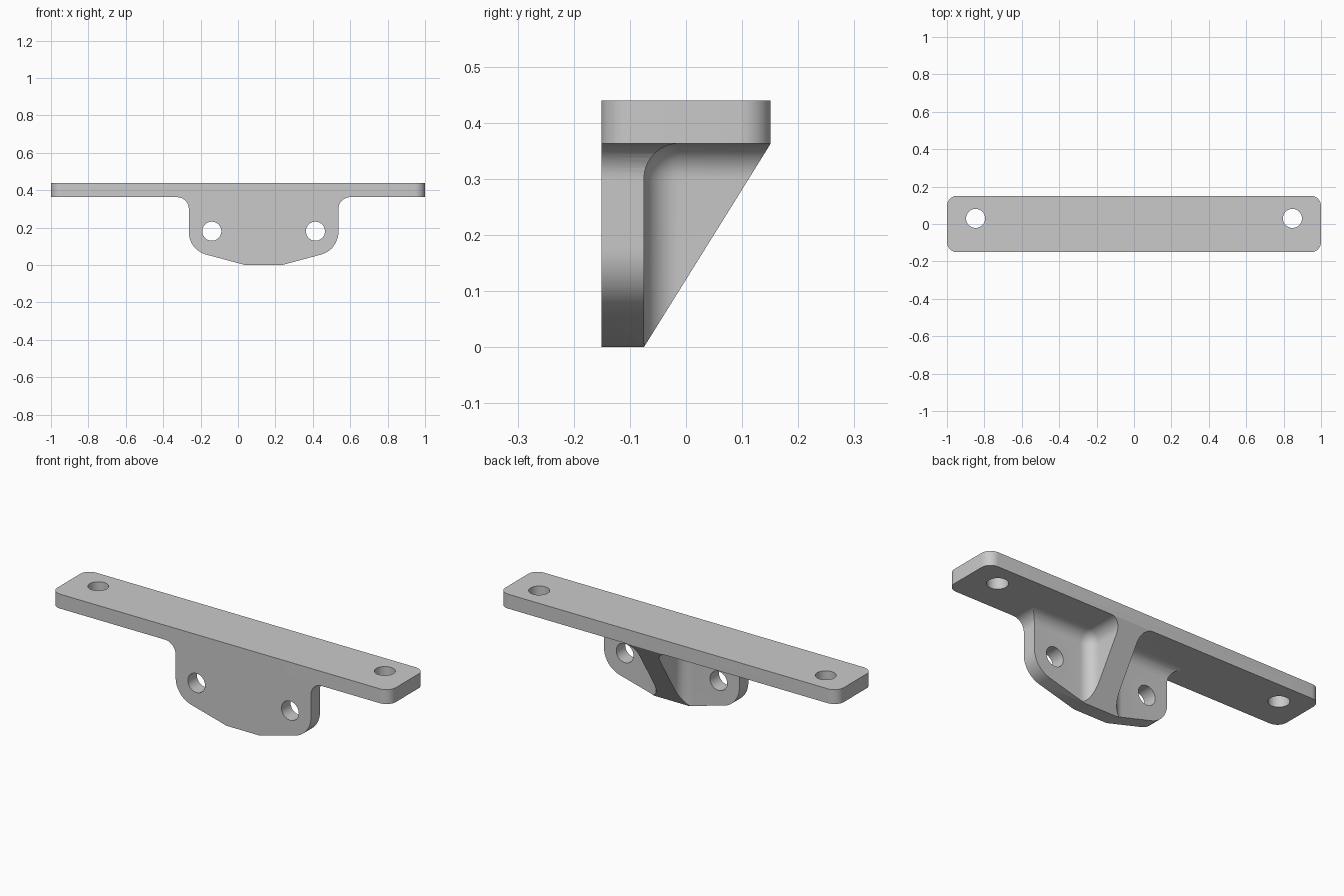
import bpy, bmesh, math
from mathutils import Vector

cube = bpy.data.objects.get("Cube")
if cube:
    bpy.data.objects.remove(cube, do_unlink=True)

FILLET = 0.063
PLATE_BOTTOM, PLATE_TOP = 0.363, 0.44
FRONT, FLANGE_BACK, BACK = -0.151, -0.075, 0.151
MID_X = 0.137          # centre of the hanging flange
HALF_FLANGE = 0.4
HALF_RIB = 0.062
HOLE_R = 0.051

grey = bpy.data.materials.new("machined_grey")
grey.use_nodes = True
grey.diffuse_color = (0.59, 0.59, 0.59, 1)
grey.node_tree.nodes["Principled BSDF"].inputs["Base Color"].default_value = grey.diffuse_color


def rounded(corners, steps=10):
    """Polygon from (x, y, radius) corners, each replaced by a tangent arc."""
    out = []
    for i, (x, y, r) in enumerate(corners):
        p = Vector((x, y))
        if r == 0:
            out.append(p)
            continue
        a = (Vector(corners[i - 1][:2]) - p).normalized()
        b = (Vector(corners[(i + 1) % len(corners)][:2]) - p).normalized()
        half = a.angle(b) / 2
        centre = p + (a + b).normalized() * r / math.sin(half)
        start = p + a * r / math.tan(half) - centre
        end = p + b * r / math.tan(half) - centre
        sweep = start.angle_signed(end)
        for k in range(steps + 1):
            t = -sweep * k / steps
            c, s = math.cos(t), math.sin(t)
            out.append(centre + Vector((start.x * c - start.y * s, start.x * s + start.y * c)))
    return out


def make_object(name, bm):
    bmesh.ops.recalc_face_normals(bm, faces=bm.faces[:])
    mesh = bpy.data.meshes.new(name)
    bm.to_mesh(mesh)
    bm.free()
    mesh.materials.append(grey)
    obj = bpy.data.objects.new(name, mesh)
    bpy.context.scene.collection.objects.link(obj)
    return obj


def prism(points, low, high, axis):
    """Extrude a 2D outline along z (xy outline) or y (xz outline)."""
    bm = bmesh.new()
    place = (lambda p: (p.x, p.y, low)) if axis == "z" else (lambda p: (p.x, low, p.y))
    face = bm.faces.new([bm.verts.new(place(p)) for p in points])
    moved = bmesh.ops.extrude_face_region(bm, geom=[face])["geom"]
    shift = (0, 0, high - low) if axis == "z" else (0, high - low, 0)
    bmesh.ops.translate(bm, vec=shift, verts=[g for g in moved if isinstance(g, bmesh.types.BMVert)])
    return bm


def circle(x, y):
    return [Vector((x + HOLE_R * math.cos(t), y + HOLE_R * math.sin(t)))
            for t in (math.tau * k / 40 for k in range(40))]


def combine(target, tool, operation):
    """Apply a boolean and discard the tool."""
    mod = target.modifiers.new(operation, "BOOLEAN")
    mod.operation, mod.solver, mod.object = operation, "EXACT", tool
    bpy.context.view_layer.objects.active = target
    bpy.ops.object.modifier_apply(modifier=mod.name)
    bpy.data.objects.remove(tool, do_unlink=True)


# Mounting plate with rounded corners
R = 0.055
bracket = make_object("mounting_bracket", prism(rounded(
    [(-1, FRONT, R), (1, FRONT, R), (1, BACK, R), (-1, BACK, R)]), PLATE_BOTTOM, PLATE_TOP, "z"))

# Flange outline, one half mirrored about its centre, swept through the full depth
half = [(0.098, 0, 0), (HALF_FLANGE, 0.081, 0.125), (HALF_FLANGE, PLATE_BOTTOM, FILLET),
        (HALF_FLANGE + FILLET, PLATE_BOTTOM, 0), (HALF_FLANGE + FILLET, 0.4, 0)]
outline = [(MID_X + x, z, r) for x, z, r in half]
outline += [(MID_X - x, z, r) for x, z, r in reversed(half)]
bm = prism(rounded(outline), FRONT, BACK, "y")

# Sloping back of the gusset
slope = Vector((0, BACK - FLANGE_BACK, PLATE_BOTTOM))
bmesh.ops.bisect_plane(bm, geom=bm.verts[:] + bm.edges[:] + bm.faces[:], dist=1e-5,
                       plane_co=(0, FLANGE_BACK, 0),
                       plane_no=(0, slope.z, -slope.y), clear_outer=True)
bmesh.ops.holes_fill(bm, edges=[e for e in bm.edges if e.is_boundary], sides=0)
combine(bracket, make_object("flange", bm), "UNION")

# Filleted pockets either side of the central rib
for side in (-1, 1):
    bm = bmesh.new()
    bmesh.ops.create_cube(bm, size=1)
    for v in bm.verts:
        v.co = (MID_X + side * (HALF_RIB if v.co.x * side < 0 else 0.7),
                FLANGE_BACK if v.co.y < 0 else 0.4,
                -0.2 if v.co.z < 0 else PLATE_BOTTOM)
    bm.normal_update()
    corner = Vector((MID_X + side * HALF_RIB, FLANGE_BACK, PLATE_BOTTOM))
    inner = min(bm.verts, key=lambda v: (v.co - corner).length)
    bmesh.ops.bevel(bm, geom=list(inner.link_edges), offset=FILLET, offset_type="OFFSET",
                    segments=10, profile=0.5, affect="EDGES")
    combine(bracket, make_object("pocket", bm), "DIFFERENCE")

# Bolt holes: two through the plate, two through the flange
for x in (-0.847, 0.847):
    combine(bracket, make_object("plate_hole", prism(circle(x, 0.03), 0.3, 0.5, "z")), "DIFFERENCE")
for x in (-0.277, 0.277):
    combine(bracket, make_object("flange_hole", prism(circle(MID_X + x, 0.181), -0.2, 0, "y")), "DIFFERENCE")

# Smooth the fillets, keep machined edges crisp
bpy.ops.object.select_all(action="DESELECT")
bracket.select_set(True)
bpy.context.view_layer.objects.active = bracket
bpy.ops.object.shade_smooth_by_angle(angle=math.radians(25))
